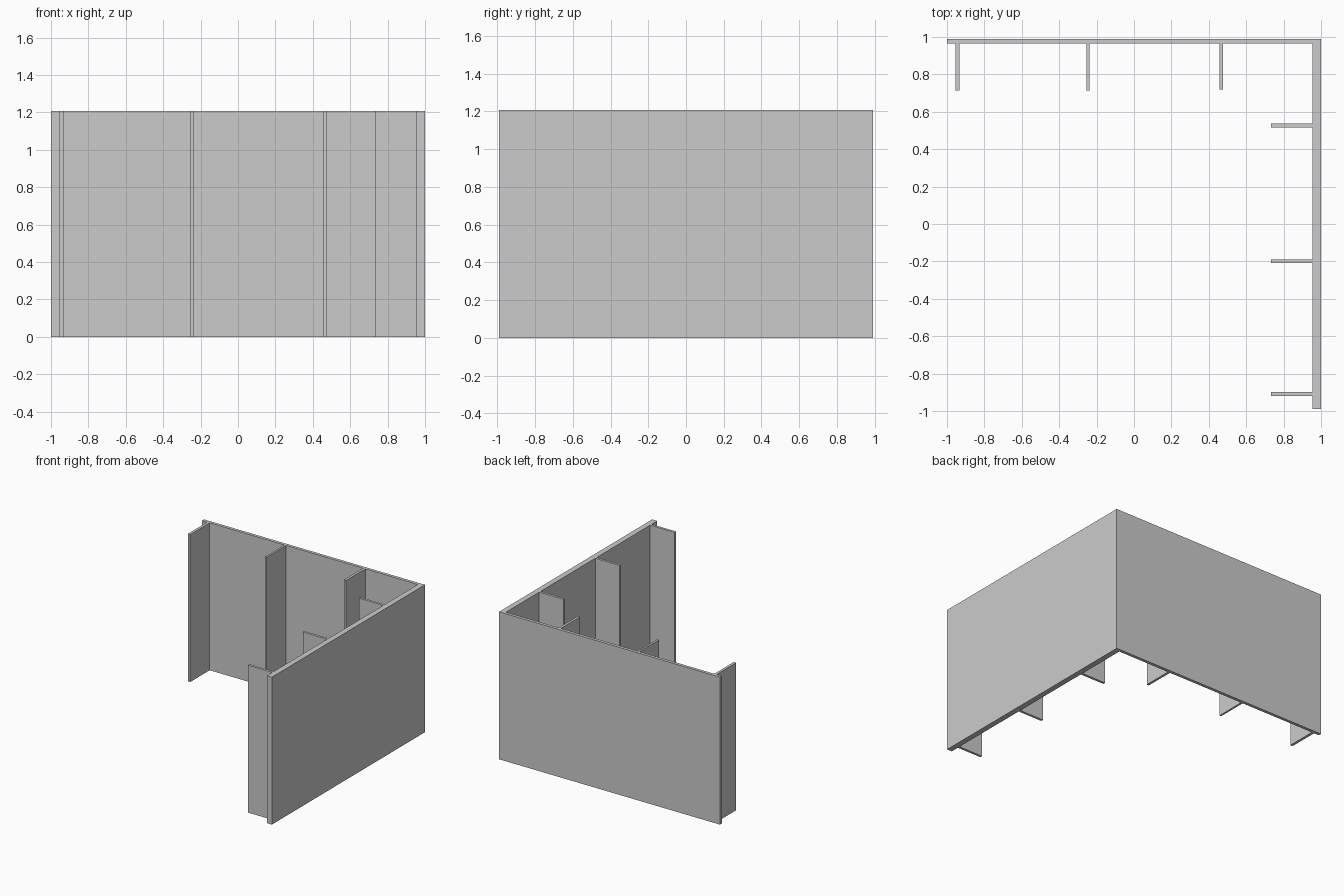
import bpy, bmesh

if "Cube" in bpy.data.objects:
    bpy.data.objects.remove(bpy.data.objects["Cube"])

HEIGHT = 1.207
BACK_INNER = 0.965   # inner face of the back wall (y)
SIDE_INNER = 0.954   # inner face of the side wall (x)


def prism(name, outline):
    """Extrude a counter-clockwise floor outline up to the wall height."""
    mesh = bpy.data.meshes.new(name)
    bm = bmesh.new()
    base = bm.faces.new([bm.verts.new((x, y, 0)) for x, y in outline])
    top = bmesh.ops.extrude_face_region(bm, geom=[base], use_keep_orig=True)
    verts = [v for v in top["geom"] if isinstance(v, bmesh.types.BMVert)]
    bmesh.ops.translate(bm, verts=verts, vec=(0, 0, HEIGHT))
    bmesh.ops.recalc_face_normals(bm, faces=bm.faces)
    bm.to_mesh(mesh)
    bm.free()
    obj = bpy.data.objects.new(name, mesh)
    bpy.context.collection.objects.link(obj)
    return obj


def panel(name, x0, x1, y0, y1):
    return prism(name, [(x0, y0), (x1, y0), (x1, y1), (x0, y1)])


# L-shaped corner wall
prism("corner_wall", [(-1, BACK_INNER), (SIDE_INNER, BACK_INNER), (SIDE_INNER, -0.99),
                      (1, -0.99), (1, 0.99), (-1, 0.99)])

# Fins standing out from the back wall: centre x, thickness, front edge y
for i, (x, t, y) in enumerate([(-0.943, 0.022, 0.713), (-0.247, 0.016, 0.713),
                               (0.467, 0.02, 0.718)], 1):
    panel(f"back_fin_{i}", x - t / 2, x + t / 2, y, BACK_INNER)

# Fins standing out from the side wall
for i, y in enumerate([0.526, -0.199, -0.909], 1):
    panel(f"side_fin_{i}", 0.733, SIDE_INNER, y - 0.01, y + 0.01)
